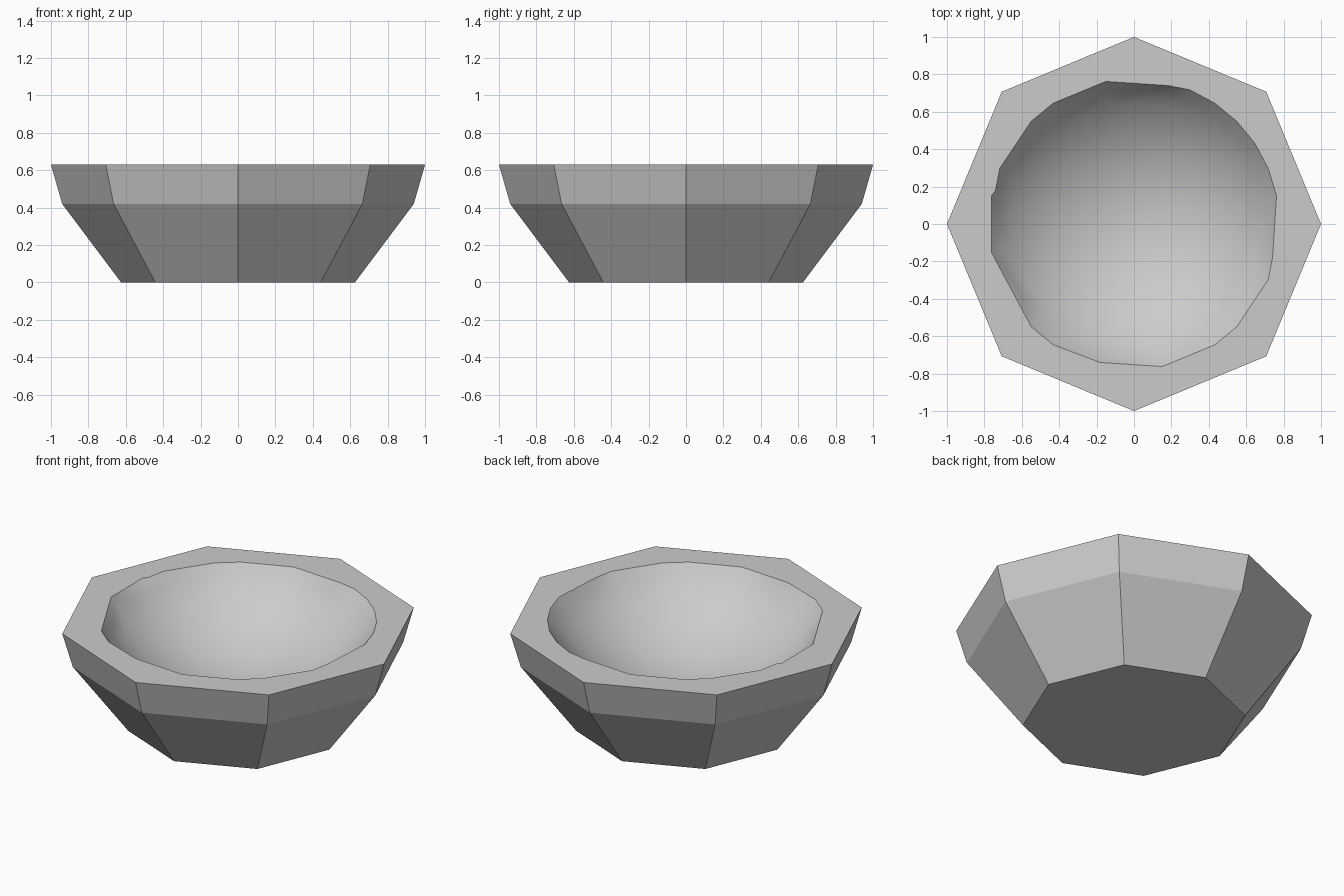
import bpy, bmesh, math

if "Cube" in bpy.data.objects:
    bpy.data.objects.remove(bpy.data.objects["Cube"])

TOP = 0.63          # rim height
RIM = 0.777         # hollow radius at the rim
DEPTH = 0.39        # hollow depth
R = (RIM**2 + DEPTH**2) / (2 * DEPTH)   # radius of the hollow sphere
CENTRE = TOP - DEPTH + R

bm = bmesh.new()


def ring(points, z):
    """Closed loop of vertices from (angle, radius) pairs."""
    vs = [bm.verts.new((r * math.cos(math.radians(a)), r * math.sin(math.radians(a)), z))
          for a, r in points]
    return vs


def band(a, b):
    n = len(a)
    return [bm.faces.new((a[i], a[(i + 1) % n], b[(i + 1) % n], b[i])) for i in range(n)]


def loop_edges(vs):
    out = []
    for i, v in enumerate(vs):
        w = vs[(i + 1) % len(vs)]
        out.append(bm.edges.get((v, w)) or bm.edges.new((v, w)))
    return out


def fill_between(a, b):
    res = bmesh.ops.triangle_fill(bm, use_beauty=True, use_dissolve=False,
                                  edges=loop_edges(a) + loop_edges(b), normal=(0, 0, 1))
    return [f for f in res["geom"] if isinstance(f, bmesh.types.BMFace)]


# Faceted eight-sided outside
outer = [ring([(45 * i, r) for i in range(8)], z)
         for r, z in ((0.625, 0), (0.94, 0.42), (1.0, TOP))]
bm.faces.new(outer[0][::-1])
for lo, hi in zip(outer, outer[1:]):
    band(lo, hi)

# Slightly irregular rim of the hollow
steps = [1, 2, 3, 4, 5, 6, 9, 11, 12, 14, 15, 17, 20, 21, 25, 27, 28, 30]
rim_points = [(11.25 * s, RIM) for s in steps]
rim_points += [(76.3 + 90 * i, 0.762) for i in range(4)]
rim = ring(sorted(rim_points), TOP)
fill_between(outer[-1], rim)

# Smooth round hollow
hollow = []
cap = math.asin(RIM / R)
prev = None
for k in range(8, 0, -1):
    t = cap * 0.9 * k / 8
    cur = ring([(11.25 * i, R * math.sin(t)) for i in range(32)], CENTRE - R * math.cos(t))
    hollow += fill_between(rim, cur) if prev is None else band(prev, cur)
    prev = cur
pole = bm.verts.new((0, 0, TOP - DEPTH))
for i in range(32):
    hollow.append(bm.faces.new((prev[i], prev[(i + 1) % 32], pole)))
for f in hollow:
    f.smooth = True

bmesh.ops.recalc_face_normals(bm, faces=bm.faces[:])
mesh = bpy.data.meshes.new("bowl")
bm.to_mesh(mesh)
bm.free()
bowl = bpy.data.objects.new("bowl", mesh)
bpy.context.collection.objects.link(bowl)
